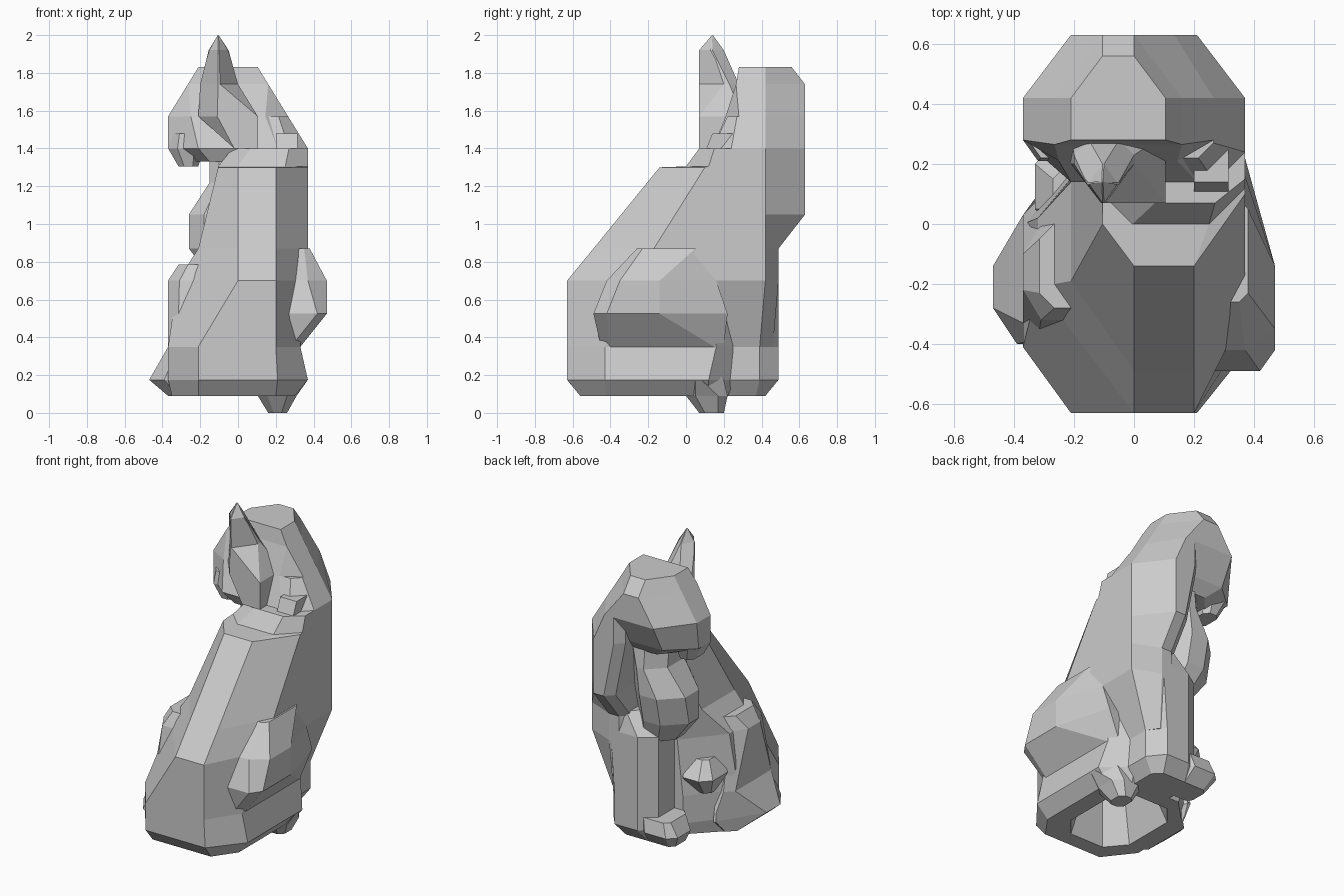
import bpy, bmesh

fur = bpy.data.materials.new("grey_fur")
fur.diffuse_color = (0.6, 0.6, 0.6, 1)


def loft(name, *sections):
    """Stack of chamfered rectangles: (z, x0, x1, y0, y1, chamfers), chamfers being (x, y)
    for rear left, rear right, front right, front left; a single one serves all corners."""
    bm = bmesh.new()
    rings = []
    for z, x0, x1, y0, y1, *cuts in sections:
        cuts = cuts * 4 if len(cuts) == 1 else cuts
        (ax, ay), (bx, by), (cx, cy), (dx, dy) = cuts
        outline = [(x0 + ax, y0), (x1 - bx, y0), (x1, y0 + by), (x1, y1 - cy),
                   (x1 - cx, y1), (x0 + dx, y1), (x0, y1 - dy), (x0, y0 + ay)]
        rings.append([bm.verts.new((x, y, z)) for x, y in outline])
    for a, b in zip(rings, rings[1:]):
        for i in range(8):
            j = (i + 1) % 8
            bm.faces.new((a[i], a[j], b[j], b[i]))
    bm.faces.new(rings[0][::-1])
    bm.faces.new(rings[-1])
    bmesh.ops.remove_doubles(bm, verts=bm.verts, dist=0.0005)
    bmesh.ops.recalc_face_normals(bm, faces=bm.faces)
    mesh = bpy.data.meshes.new(name)
    bm.to_mesh(mesh)
    bm.free()
    mesh.materials.append(fur)
    obj = bpy.data.objects.new(name, mesh)
    bpy.context.collection.objects.link(obj)
    return obj


NONE, S, M, L = (0, 0), (.03, .03), (.05, .05), (.1, .1)

# Seated torso with the sloping back, hollow underneath
loft("torso",
     (.40, -.16, .12, -.38, .02, (.08, .1)),
     (.09, -.25, .19, -.46, .12, (.1, .12)),
     (.09, -.35, .30, -.56, .22, (.14, .18), (.1, .14), (.1, .1), (.2, .2)),
     (.175, -.37, .37, -.63, .26, (.16, .22), (.16, .2), (.16, .14), (.21, .26)),
     (.35, -.37, .33, -.63, .26, (.16, .22), (.13, .2), (.1, .1), (.21, .26)),
     (.70, -.32, .37, -.63, .26, (.32, .42), (.17, .34), (.1, .1), (.2, .24)),
     (.87, -.21, .37, -.49, .34, (.21, .30), (.17, .32), L, (.1, .2)),
     (1.30, -.105, .37, -.14, .42, (.105, .14), (.17, .24), L, L),
     (1.305, -.105, .37, 0, .42, L, (.12, .12), L, L),
     (1.40, -.03, .37, .07, .42, L, (.1, .08), L, L))

# Shoulder and mane on the right
loft("right_shoulder",
     (.35, .05, .24, .10, .46, M, M, (.05, .07), M),
     (.70, .08, .37, .05, .49, L, (.1, .08), (.17, .07), M),
     (.87, .08, .37, .05, .49, L, (.1, .08), (.17, .07), M),
     (1.05, .09, .37, .10, .63, L, L, (.16, .21), M),
     (1.40, .02, .37, .14, .63, L, L, (.16, .21), M),
     (1.57, .02, .265, .22, .63, M, M, (.13, .21), M))

# Chest bulge below the head
loft("chest",
     (.74, -.16, .08, .20, .41, M, M, (.07, .07), (.07, .07)),
     (.87, -.26, .08, .16, .46, (.08, .08), (.08, .08), L, (.12, .12)),
     (1.05, -.26, .08, .16, .50, (.08, .08), (.08, .08), L, (.12, .12)),
     (1.22, -.15, .10, .18, .50, M, M, L, L),
     (1.40, -.15, .15, .20, .48, M, M, L, L))

# Head, muzzle and ears
loft("head",
     (1.33, -.25, .35, .18, .48, L, M, L, (.12, .14)),
     (1.40, -.37, .37, .14, .54, (.16, .14), (.16, .14), (.16, .18), (.16, .14)),
     (1.57, -.37, .265, .21, .63, (.12, .07), (.12, .07), (.13, .21), (.16, .21)),
     (1.74, -.265, .16, .265, .63, NONE, NONE, (.16, .21), (.16, .21)),
     (1.83, -.21, .105, .28, .56, NONE, NONE, (.105, .14), (.105, .14)))
loft("muzzle",
     (1.305, -.315, -.21, .24, .40, S),
     (1.40, -.37, -.18, .21, .44, (.05, .07)),
     (1.48, -.36, -.18, .22, .46, (.05, .07)))
loft("left_ear",
     (1.40, -.02, .105, .07, .30, NONE),
     (1.57, -.21, .105, .07, .30, (.1, .13), NONE, NONE, NONE),
     (1.74, -.20, 0, .07, .28, (.095, .13), (.095, .13), M, M),
     (1.92, -.155, -.05, .07, .20, (.05, .07)),
     (2.0, -.107, -.103, .138, .142, NONE))
loft("right_ear",
     (1.305, .20, .315, .07, .30, NONE),
     (1.48, .20, .315, .14, .30, NONE))

# Hind legs
loft("right_thigh",
     (.35, .20, .33, -.45, .20, M),
     (.525, .20, .47, -.49, .22, M, (.05, .07), (.1, .36), M),
     (.70, .20, .47, -.42, .16, M, (.1, .07), (.1, .3), M),
     (.87, .20, .38, -.26, .08, S))
loft("right_hind_paw",
     (0, .16, .26, .07, .20, S),
     (.09, .105, .31, 0, .22, M),
     (.175, .15, .37, 0, .20, M, M, (.08, .12), M),
     (.26, .18, .35, 0, .14, S))
loft("left_haunch",
     (.09, -.37, -.26, -.36, .06, M),
     (.175, -.47, -.26, -.40, .14, (.08, .12), M, M, (.18, .28)),
     (.35, -.37, -.22, -.38, .08, M),
     (.70, -.37, -.10, -.32, 0, (.06, .1), M, M, (.06, .1)),
     (.785, -.315, -.10, -.28, 0, M))
loft("left_knee",
     (.36, -.28, -.10, .02, .18, S),
     (.47, -.33, -.10, .02, .26, S, S, (.06, .06), (.06, .06)),
     (.57, -.27, -.10, .02, .18, S))

# Front legs and foot
loft("front_legs",
     (.09, -.08, .18, .16, .42, M),
     (.175, -.10, .24, .14, .49, M, M, (.08, .1), (.1, .07)),
     (.35, -.10, .24, .14, .49, M, M, (.08, .1), (.1, .07)),
     (.77, -.10, .33, .12, .49, M, M, (.14, .07), (.1, .07)),
     (.90, 0, .33, .10, .46, M, M, L, L))
loft("front_foot",
     (.09, -.20, 0, .26, .42, S),
     (.175, -.25, 0, .26, .49, M),
     (.26, -.20, 0, .26, .47, S))
